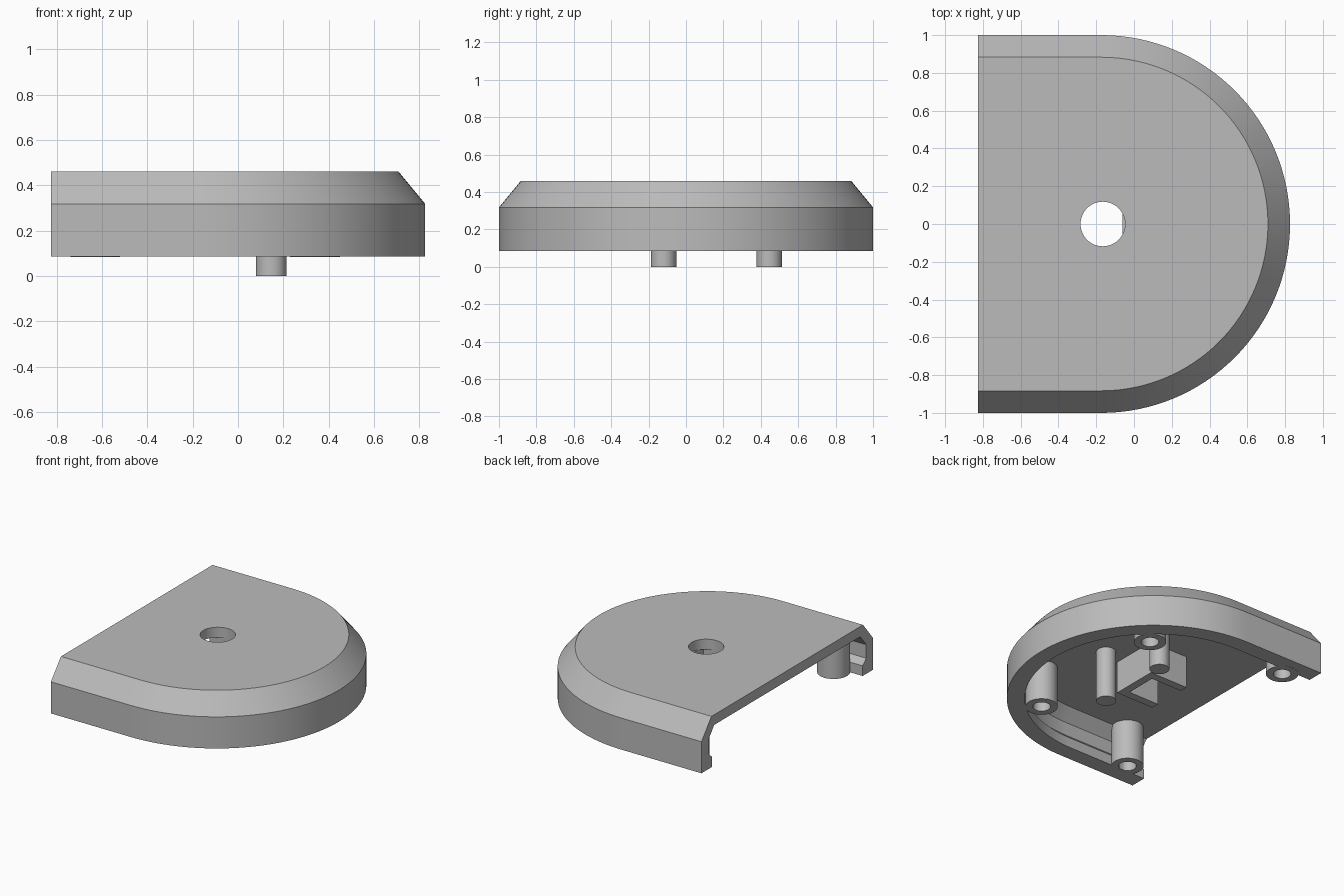
import bpy, bmesh, math
from mathutils import Matrix

cube = bpy.data.objects.get("Cube")
if cube:
    bpy.data.objects.remove(cube, do_unlink=True)

grey = bpy.data.materials.new("plain_grey")
grey.use_nodes = True
COLOUR = (0.5, 0.5, 0.5, 1)
grey.diffuse_color = COLOUR
grey.node_tree.nodes["Principled BSDF"].inputs["Base Color"].default_value = COLOUR

END_X, ARC_X = -0.826, -0.174   # flat open end, centre of the round end
CEILING = 0.385


def finish(name, bm):
    bmesh.ops.recalc_face_normals(bm, faces=bm.faces)
    mesh = bpy.data.meshes.new(name)
    bm.to_mesh(mesh)
    bm.free()
    mesh.materials.append(grey)
    obj = bpy.data.objects.new(name, mesh)
    bpy.context.collection.objects.link(obj)
    return obj


def smooth(obj):
    bpy.ops.object.select_all(action='DESELECT')
    obj.select_set(True)
    bpy.context.view_layer.objects.active = obj
    bpy.ops.object.shade_smooth_by_angle(angle=math.radians(25))


def lathe(name, profile, x, y, steps=40):
    """Revolve a (radius, z) profile around a vertical axis at x, y."""
    bm = bmesh.new()
    verts = [bm.verts.new((r, 0, z)) for r, z in profile]
    edges = [bm.edges.new(pair) for pair in zip(verts, verts[1:])]
    bmesh.ops.spin(bm, geom=verts + edges, cent=(0, 0, 0), axis=(0, 0, 1),
                   angle=math.tau, steps=steps)
    bmesh.ops.remove_doubles(bm, verts=bm.verts, dist=0.0001)
    bmesh.ops.translate(bm, verts=bm.verts, vec=(x, y, 0))
    obj = finish(name, bm)
    smooth(obj)
    return obj


def u_loop(bm, inset, z, steps=64):
    """Straight sides joined by a half circle, inset from the outline."""
    r = 1 - inset
    pts = [(END_X, -r)]
    for i in range(steps + 1):
        a = math.pi * (i / steps - 0.5)
        pts.append((ARC_X + r * math.cos(a), r * math.sin(a)))
    pts.append((END_X, r))
    return [bm.verts.new((x, y, z)) for x, y in pts]


# Hollow cover: wall section as (inset, z), from the top round to the ceiling
section = [(0.117, 0.46), (0, 0.318), (0, 0.085), (0.122, 0.085),
           (0.122, 0.16), (0.08, 0.2), (0.08, 0.3), (0.15, CEILING)]
bm = bmesh.new()
loops = [u_loop(bm, d, z) for d, z in section]
for a, b in zip(loops, loops[1:]):
    for i in range(len(a) - 1):
        bm.faces.new((a[i], a[i + 1], b[i + 1], b[i]))
bm.faces.new(loops[0])
bm.faces.new(loops[-1])
bm.faces.new([l[0] for l in loops] + [l[-1] for l in reversed(loops)])
cover = finish("cover_shell", bm)

# Round opening through the top
cutter = lathe("opening_cutter", [(0, 0.3), (0.118, 0.3), (0.118, 0.6), (0, 0.6)],
               -0.165, 0, 64)
cutter.hide_render = True
cutter.hide_viewport = True
cut = cover.modifiers.new("opening", 'BOOLEAN')
cut.operation = 'DIFFERENCE'
cut.solver = 'EXACT'
cut.object = cutter
bpy.context.view_layer.objects.active = cover
cover.select_set(True)
bpy.ops.object.modifier_apply(modifier=cut.name)
bpy.data.objects.remove(cutter, do_unlink=True)
smooth(cover)

# Hollow screw posts
for side, s in (("left", 1), ("right", -1)):
    for end, x, y in (("round_end", 0.34, 0.575), ("open_end", -0.63, 0.82)):
        lathe("screw_post_%s_%s" % (end, side),
              [(0, 0.3), (0.06, 0.3), (0.06, 0.084), (0.11, 0.084),
               (0.11, CEILING + 0.005), (0, CEILING + 0.005)], x, s * y)

# Two long locating pins
for name, y in (("locating_pin_a", -0.12), ("locating_pin_b", 0.445)):
    lathe(name, [(0, 0), (0.068, 0), (0.068, CEILING + 0.005),
                 (0, CEILING + 0.005)], 0.147, y)

# Three-sided bracket under the opening, open towards the flat end
outer_x, back_x, half, wall, low = 0.0, -0.315, 0.18, 0.06, 0.145
outline = [(back_x, -half), (outer_x, -half), (outer_x, half), (back_x, half),
           (back_x, half - wall), (outer_x - wall, half - wall),
           (outer_x - wall, wall - half), (back_x, wall - half)]
bm = bmesh.new()
base = bm.faces.new([bm.verts.new((x, y, low)) for x, y in outline])
up = bmesh.ops.extrude_face_region(bm, geom=[base], use_keep_orig=True)
bmesh.ops.translate(bm, vec=(0, 0, CEILING - low + 0.003),
                    verts=[v for v in up["geom"] if isinstance(v, bmesh.types.BMVert)])
finish("opening_bracket", bm)
